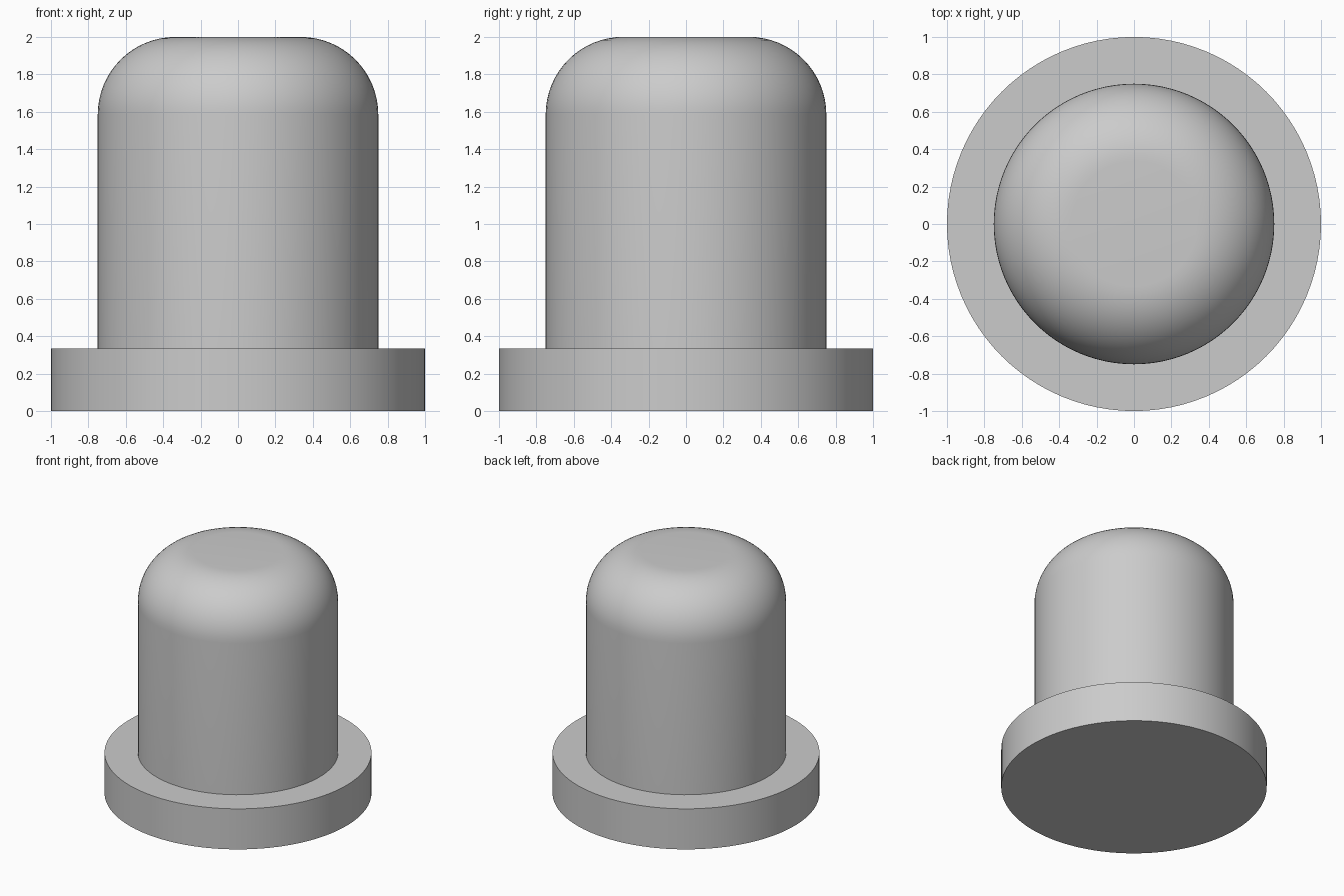
import bpy
import bmesh
from math import sin, cos, pi, radians

SEGMENTS = 96
FLANGE_RADIUS, FLANGE_TOP = 1.0, 0.335
BODY_RADIUS, HEIGHT, FILLET = 0.75, 2.0, 0.415
FILLET_STEPS = 16

cube = bpy.data.objects.get("Cube")
if cube:
    bpy.data.objects.remove(cube, do_unlink=True)

# Single plain grey
grey = bpy.data.materials.new("light grey")
grey.use_nodes = True
colour = (0.6, 0.6, 0.6, 1.0)
grey.diffuse_color = colour
grey.node_tree.nodes["Principled BSDF"].inputs["Base Color"].default_value = colour


def lathe(name, profile):
    """Revolve (radius, z) points about z and cap both ends."""
    bm = bmesh.new()
    rings = []
    for r, z in profile:
        angles = [2 * pi * i / SEGMENTS for i in range(SEGMENTS)]
        rings.append([bm.verts.new((r * cos(a), r * sin(a), z)) for a in angles])
    for low, high in zip(rings, rings[1:]):
        for i in range(SEGMENTS):
            j = (i + 1) % SEGMENTS
            bm.faces.new((low[i], low[j], high[j], high[i]))
    bm.faces.new(rings[0][::-1])
    bm.faces.new(rings[-1])
    mesh = bpy.data.meshes.new(name)
    bm.to_mesh(mesh)
    bm.free()
    mesh.materials.append(grey)
    obj = bpy.data.objects.new(name, mesh)
    bpy.context.collection.objects.link(obj)
    bpy.ops.object.select_all(action="DESELECT")
    obj.select_set(True)
    bpy.context.view_layer.objects.active = obj
    bpy.ops.object.shade_smooth_by_angle(angle=radians(30))
    return obj


# Flange and straight wall
profile = [(FLANGE_RADIUS, 0), (FLANGE_RADIUS, FLANGE_TOP), (BODY_RADIUS, FLANGE_TOP)]

# Rounded shoulder running up to the flat top
for k in range(FILLET_STEPS + 1):
    a = pi / 2 * k / FILLET_STEPS
    profile.append((BODY_RADIUS - FILLET * (1 - cos(a)), HEIGHT - FILLET * (1 - sin(a))))

lathe("flanged_round_top_plug", profile)
